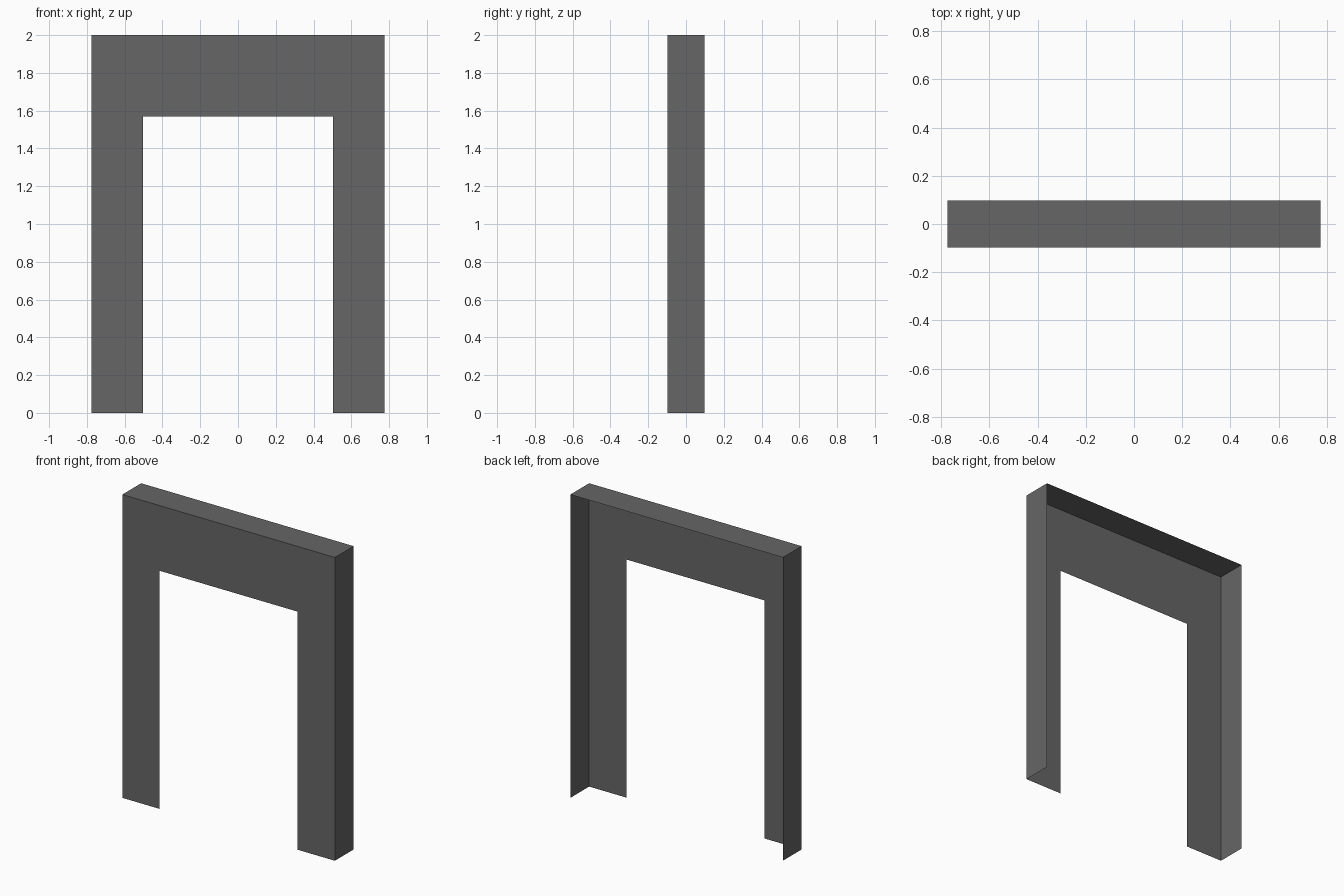
import bpy
import bmesh

cube = bpy.data.objects.get("Cube")
if cube:
    bpy.data.objects.remove(cube, do_unlink=True)

# Main sizes
HALF_W, HEIGHT, HALF_D = 0.775, 2.0, 0.0975
OPEN_W, OPEN_H = 0.503, 1.57

# Single grey finish
grey = bpy.data.materials.new("dark_grey")
colour = (0.133, 0.133, 0.133, 1.0)
grey.diffuse_color = colour
grey.use_nodes = True
bsdf = next(n for n in grey.node_tree.nodes if n.type == 'BSDF_PRINCIPLED')
bsdf.inputs["Base Color"].default_value = colour

# Front outline, counter-clockwise; the first four points are the outer edge
outline = [
    (HALF_W, 0), (HALF_W, HEIGHT), (-HALF_W, HEIGHT), (-HALF_W, 0),
    (-OPEN_W, 0), (-OPEN_W, OPEN_H), (OPEN_W, OPEN_H), (OPEN_W, 0),
]

bm = bmesh.new()

# Flat front panel with the doorway opening
front = [bm.verts.new((x, -HALF_D, z)) for x, z in outline]
bm.faces.new(front)

# Thin side and top returns folded back from the outer edge, open behind
back = [bm.verts.new((x, HALF_D, z)) for x, z in outline[:4]]
for i in range(3):
    bm.faces.new((front[i + 1], front[i], back[i], back[i + 1]))

mesh = bpy.data.meshes.new("door_surround")
bm.to_mesh(mesh)
bm.free()
mesh.materials.append(grey)
surround = bpy.data.objects.new("door_surround", mesh)
bpy.context.collection.objects.link(surround)
